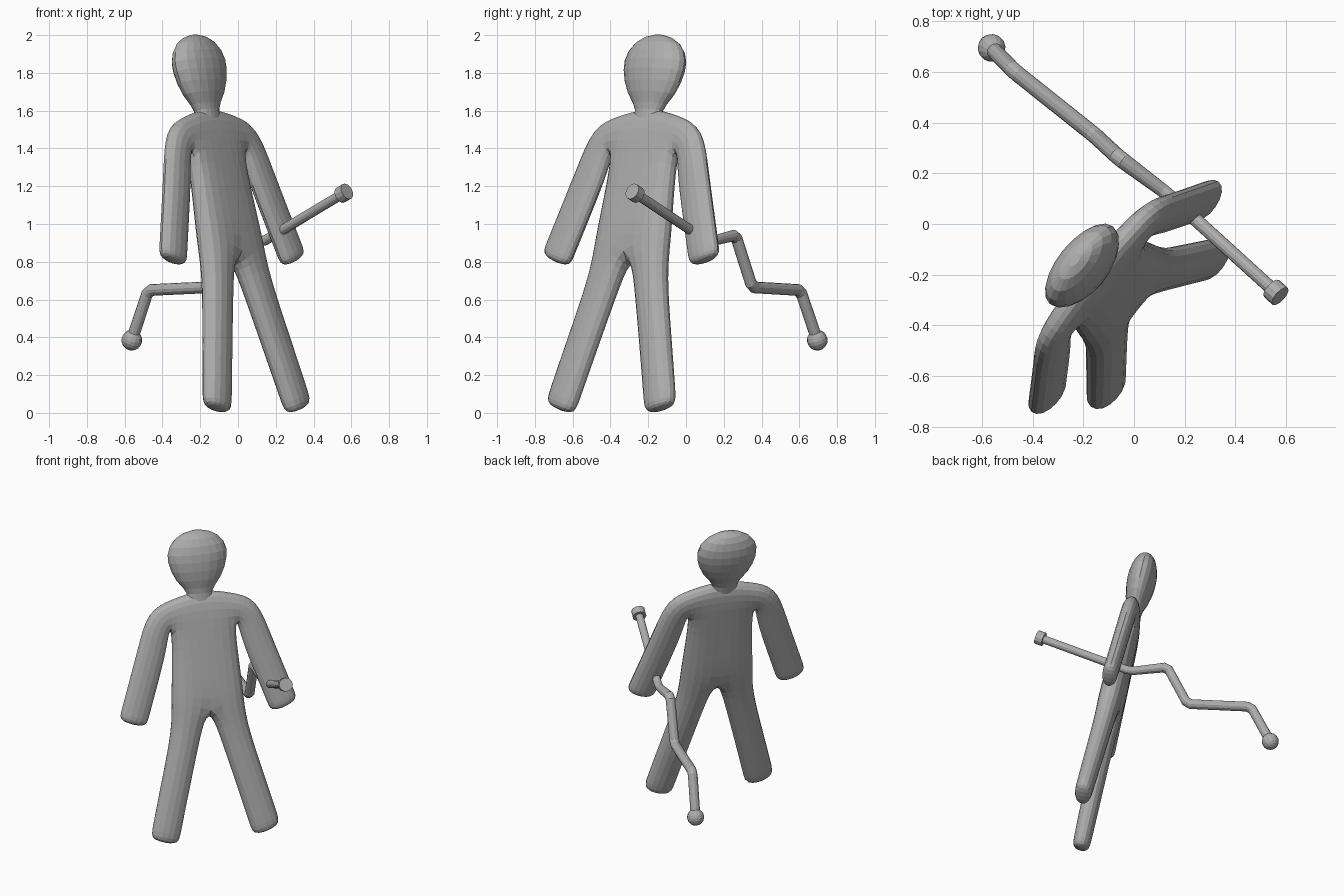
import bpy, bmesh, math
from mathutils import Vector, Matrix

if "Cube" in bpy.data.objects:
    bpy.data.objects.remove(bpy.data.objects["Cube"])

grey = bpy.data.materials.new("plain grey")
grey.diffuse_color = (0.42, 0.42, 0.42, 1)
grey.use_nodes = True
grey.node_tree.nodes["Principled BSDF"].inputs["Base Color"].default_value = grey.diffuse_color

# Leaning frame of the figure: across, back, up
U = Vector((0.63, 0.777, 0))
M = Vector((-0.777, 0.63, 0))
W = 0.215 * M + Vector((0, 0, 1))
BACK = (M - Vector((0, 0, 0.215))).normalized()
FRAME = Matrix((U, BACK, W)).transposed().to_4x4()
FRAME.translation = (0.109, -0.404, 0)


def add(name, bm, matrix=None):
    bmesh.ops.recalc_face_normals(bm, faces=bm.faces[:])
    mesh = bpy.data.meshes.new(name)
    bm.to_mesh(mesh)
    bm.free()
    mesh.materials.append(grey)
    ob = bpy.data.objects.new(name, mesh)
    bpy.context.collection.objects.link(ob)
    if matrix:
        ob.matrix_world = matrix
    return ob


# Body: half cage (across, up, half thickness), mirrored and subdivided
pts = [(.245, -.02, .06), (.445, .04, .06), (.227, .05, .063), (.427, .11, .063),
       (.14, .37, .068), (.34, .43, .068), (.05, .69, .072), (.255, .74, .072),
       (0, .83, .088), (.25, .93, .082), (0, 1.12, .08), (.235, 1.12, .07),
       (0, 1.38, .07), (.215, 1.39, .062), (0, 1.63, .062), (.20, 1.58, .058),
       (.23, 1.345, .056), (.37, 1.525, .056)]
for z in (1.26, 1.0, 0.86, 0.795):                      # arm rows
    c = 0.28 + (1.46 - z) * 0.348
    pts += [(c - .098, z - .034, .055), (c + .098, z + .034, .055)]
quads = [(i, i + 1, i + 3, i + 2) for i in range(0, 14, 2)]
quads += [(13, 16, 17, 15)] + [(i, i + 2, i + 3, i + 1) for i in range(16, 24, 2)]

bm = bmesh.new()
front = [bm.verts.new((s, -t, z)) for s, z, t in pts]
back = [bm.verts.new((s, t, z)) for s, z, t in pts]
edges = {(q[k], q[(k + 1) % 4]) for q in quads for k in range(4)}
for q in quads:
    bm.faces.new([front[i] for i in q])
    bm.faces.new([back[i] for i in reversed(q)])
for a, b in sorted(edges):
    if (b, a) not in edges and not (pts[a][0] == 0 and pts[b][0] == 0):
        bm.faces.new((front[b], front[a], back[a], back[b]))
body = add("body", bm, FRAME)
mirror = body.modifiers.new("mirror", 'MIRROR')
mirror.use_clip = True
sub = body.modifiers.new("subdivide", 'SUBSURF')
sub.levels = sub.render_levels = 2

# Head: flattened egg lofted from oval rings, with a narrow neck
bm = bmesh.new()
profile = [(1.53, .09, .05), (1.60, .085, .052), (1.635, .105, .058), (1.69, .148, .075),
           (1.75, .178, .087), (1.81, .195, .093), (1.86, .197, .092), (1.91, .18, .083),
           (1.955, .142, .065), (1.985, .09, .042), (2.0, .03, .014)]
N = 20
rings = [[bm.verts.new((-.012 + w * math.cos(2 * math.pi * k / N),
                        d * math.sin(2 * math.pi * k / N), z)) for k in range(N)]
         for z, w, d in profile]
for lo, hi in zip(rings, rings[1:]):
    for k in range(N):
        j = (k + 1) % N
        bm.faces.new((lo[k], lo[j], hi[j], hi[k]))
bm.faces.new(rings[0])
bm.faces.new(rings[-1])
add("head", bm, FRAME)

# Crooked rod: bevelled path with softened bends
path = [Vector(p) for p in ((.56, -.27, 1.163), (.13, .12, .905), (-.06, .262, .942),
                            (-.155, .35, .665), (-.475, .605, .65), (-.562, .695, .385))]
soft = [(path[0], .026)]
for i in range(1, 5):
    p = path[i]
    for q in (path[i - 1], path[i + 1]):
        soft.append((p + (q - p).normalized() * 0.022, .027 if i == 1 else .032))
soft.append((path[-1], .032))
curve = bpy.data.curves.new("rod", 'CURVE')
curve.dimensions = '3D'
curve.bevel_depth = 1.0
curve.bevel_resolution = 4
curve.use_fill_caps = True
sp = curve.splines.new('POLY')
sp.points.add(len(soft) - 1)
for pt, (co, r) in zip(sp.points, soft):
    pt.co = (*co, 1)
    pt.radius = r
sp.use_smooth = False
curve.materials.append(grey)
rod = bpy.data.objects.new("rod", curve)
bpy.context.collection.objects.link(rod)
bpy.context.view_layer.objects.active = rod
rod.select_set(True)
bpy.ops.object.convert(target='MESH')

# Cap on the front end
axis = (path[0] - path[1]).normalized()
bm = bmesh.new()
bmesh.ops.create_cone(bm, cap_ends=True, segments=12, radius1=.045, radius2=.045, depth=.05)
add("rod_cap", bm, Matrix.Translation(path[0]) @ axis.to_track_quat('Z', 'Y').to_matrix().to_4x4())

# Ball on the back end
axis = (path[5] - path[4]).normalized()
bm = bmesh.new()
bmesh.ops.create_uvsphere(bm, u_segments=14, v_segments=9, radius=.055)
add("rod_ball", bm, Matrix.Translation(path[5]) @ axis.to_track_quat('Z', 'Y').to_matrix().to_4x4())
